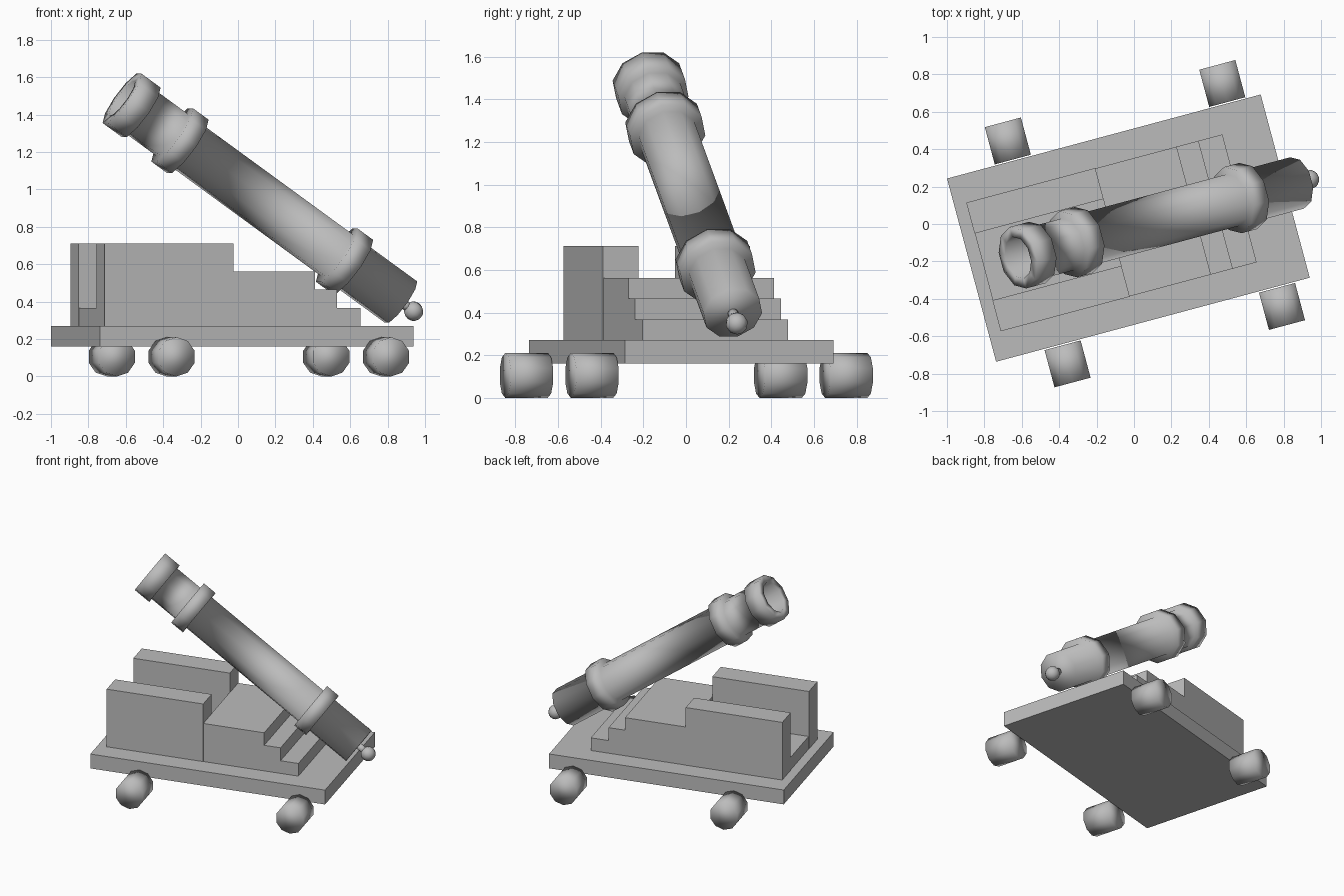
import bpy, bmesh, math
from mathutils import Matrix, Vector

cube = bpy.data.objects.get("Cube")
if cube:
    bpy.data.objects.remove(cube, do_unlink=True)

grey = bpy.data.materials.new("stone grey")
grey.use_nodes = True
tone = (0.5, 0.5, 0.5, 1)
grey.diffuse_color = tone
grey.node_tree.nodes["Principled BSDF"].inputs["Base Color"].default_value = tone

# The whole model is turned about the vertical axis
FRAME = Matrix.Translation((-0.03, -0.022, 0)) @ Matrix.Rotation(math.radians(15), 4, "Z")


def finish(name, bm, matrix, smooth=False):
    bmesh.ops.recalc_face_normals(bm, faces=bm.faces)
    for face in bm.faces:
        face.smooth = smooth
    mesh = bpy.data.meshes.new(name)
    bm.to_mesh(mesh)
    bm.free()
    mesh.materials.append(grey)
    obj = bpy.data.objects.new(name, mesh)
    obj.matrix_world = FRAME @ matrix
    bpy.context.collection.objects.link(obj)
    return obj


def box(name, x, y, z):
    """Box between pairs of limits."""
    bm = bmesh.new()
    bmesh.ops.create_cube(bm, size=1)
    limits = (x, y, z)
    bmesh.ops.scale(bm, vec=[b - a for a, b in limits], verts=bm.verts)
    bmesh.ops.translate(bm, vec=[(a + b) / 2 for a, b in limits], verts=bm.verts)
    return finish(name, bm, Matrix())


def lathe(name, profile, matrix, sides=10):
    """Turn (radius, height) points around local z, closing both ends."""
    bm = bmesh.new()
    rings = []
    for r, h in profile:
        rings.append([bm.verts.new((r * math.cos(k * math.tau / sides),
                                    r * math.sin(k * math.tau / sides), h))
                      for k in range(sides)])
    for low, high in zip(rings, rings[1:]):
        for k in range(sides):
            n = (k + 1) % sides
            bm.faces.new((low[k], low[n], high[n], high[k]))
    bm.faces.new(rings[0])
    bm.faces.new(rings[-1])
    return finish(name, bm, matrix, smooth=True)


# Carriage: platform, stepped bed and two cheeks
box("platform", (-0.868, 0.868), (-0.507, 0.507), (0.16, 0.27))
box("lower_step", (-0.80, 0.615), (-0.354, 0.354), (0.265, 0.367))
box("middle_step", (-0.09, 0.483), (-0.354, 0.354), (0.36, 0.466))
box("upper_step", (-0.09, 0.362), (-0.354, 0.354), (0.46, 0.562))
for side, name in ((1, "back_cheek"), (-1, "front_cheek")):
    box(name, (-0.802, -0.088), sorted((side * 0.185, side * 0.356)), (0.265, 0.712))

# Wheels: short ten-sided drums lying across the carriage
for x, end in ((-0.502, "left"), (0.685, "right")):
    for side, row in ((1, "back"), (-1, "front")):
        place = (Matrix.Translation((x, side * 0.617, 0.105))
                 @ Matrix.Rotation(math.pi / 2, 4, "X")
                 @ Matrix.Rotation(math.pi / 2, 4, "Z"))
        lathe(f"{row}_{end}_wheel", [(0.105, -0.103), (0.105, 0.103)], place)

# Barrel: local z runs from the muzzle down to the breech
tilt = math.radians(35.2)
axis = Vector((math.cos(tilt), 0, -math.sin(tilt)))
barrel = Matrix.Translation((-0.611, 0, 1.487)) @ axis.to_track_quat("Z", "Y").to_matrix().to_4x4()
TUBE, BAND, LIP, BORE = 0.142, 0.183, 0.17, 0.115
lathe("barrel", [(BORE, 0.4), (BORE, 0), (LIP, 0), (LIP, 0.13), (TUBE, 0.13),
                 (TUBE, 0.34), (BAND, 0.34), (BAND, 0.445), (TUBE, 0.445),
                 (TUBE, 1.455), (BAND, 1.455), (BAND, 1.56), (TUBE, 1.56),
                 (TUBE, 1.89)], barrel)

# Knob behind the breech
lathe("knob_neck", [(0.025, 1.88), (0.025, 1.96)], barrel)
bm = bmesh.new()
bmesh.ops.create_uvsphere(bm, u_segments=10, v_segments=8, radius=0.052)
finish("breech_knob", bm, barrel @ Matrix.Translation((0, 0, 1.975)), smooth=True)
